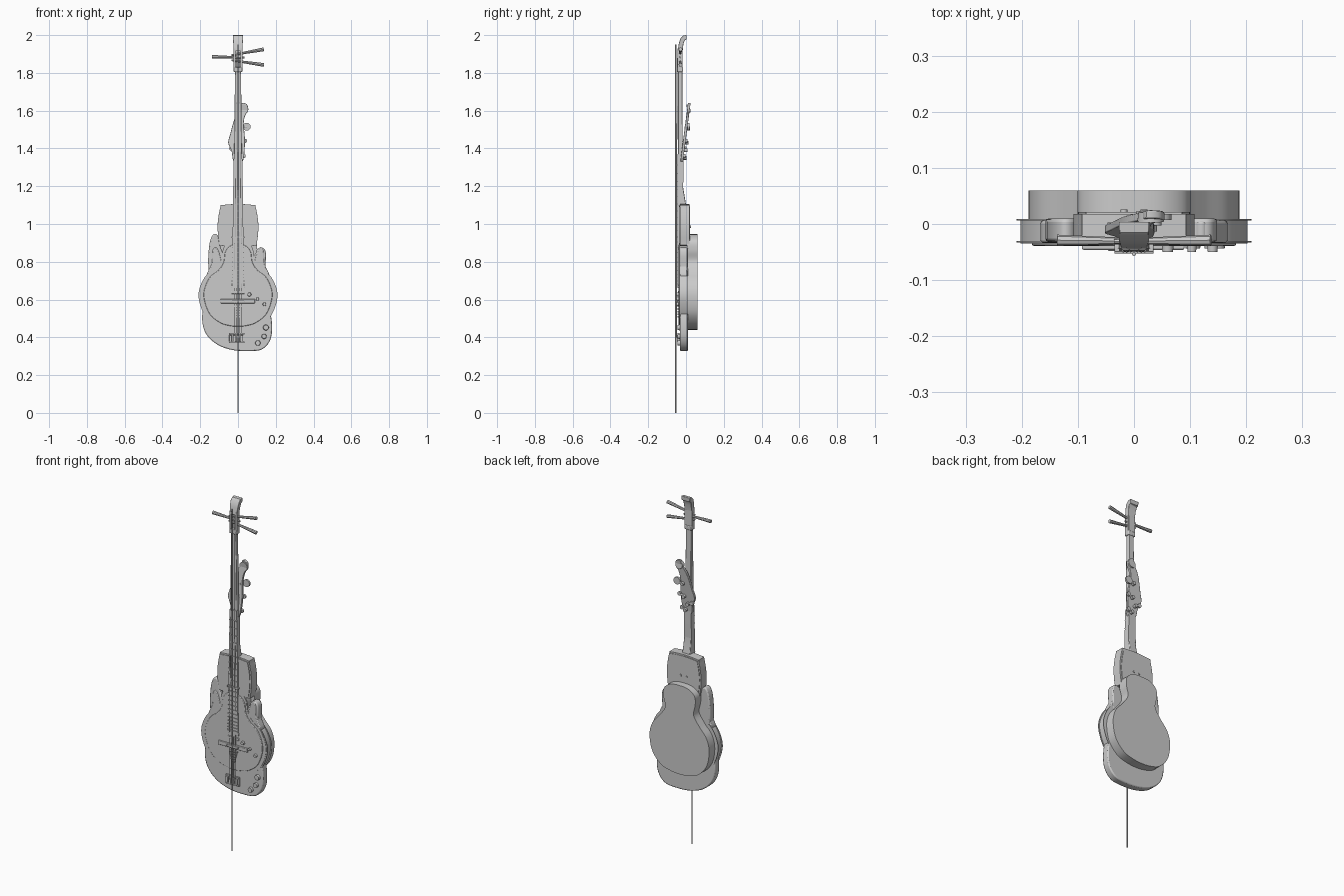
import bpy, bmesh, math
from mathutils import Vector


def finish(name, bm, bevel=0.0, smooth=True):
    bmesh.ops.recalc_face_normals(bm, faces=bm.faces)
    me = bpy.data.meshes.new(name)
    bm.to_mesh(me)
    bm.free()
    ob = bpy.data.objects.new(name, me)
    bpy.context.collection.objects.link(ob)
    if bevel:
        m = ob.modifiers.new("edge", 'BEVEL')
        m.width, m.segments, m.limit_method = bevel, 2, 'ANGLE'
        m.angle_limit = math.radians(50)
    if smooth:
        bpy.ops.object.select_all(action='DESELECT')
        ob.select_set(True)
        bpy.context.view_layer.objects.active = ob
        bpy.ops.object.shade_smooth_by_angle(angle=math.radians(35))
    return ob


def spline(pts, n=6):
    out = []
    for i in range(len(pts)):
        a, b, c, d = [Vector(pts[(i + k) % len(pts)]) for k in (-1, 0, 1, 2)]
        for j in range(n):
            t = j / n
            out.append(0.5 * (2 * b + (c - a) * t + (2 * a - 5 * b + 4 * c - d) * t * t
                              + (3 * b - a - 3 * c + d) * t ** 3))
    return out


def mirror(pts):
    # right half, top to bottom, mirrored to a closed outline
    return pts + [(-x, z) for x, z in reversed(pts) if abs(x) > 1e-5]


def plate(name, pts, y0, y1, n=6, bevel=0.0, lean=0.0, pivot=0.0):
    # outline in x/z pulled through y; lean tilts it backwards with height
    bm = bmesh.new()
    loop = spline(pts, n) if n > 1 else [Vector(p) for p in pts]
    rings = [[bm.verts.new((p.x, y + lean * (p.y - pivot), p.y)) for p in loop] for y in (y0, y1)]
    bm.faces.new(rings[0])
    bm.faces.new(rings[1][::-1])
    for i in range(len(loop)):
        j = (i + 1) % len(loop)
        bm.faces.new((rings[0][i], rings[0][j], rings[1][j], rings[1][i]))
    return finish(name, bm, bevel)


def box(name, x, y, z, bevel=0.0):
    return plate(name, [(x[0], z[0]), (x[1], z[0]), (x[1], z[1]), (x[0], z[1])], y[0], y[1], 1, bevel)


def rod(name, a, b, r1, r2=None, seg=12):
    a, b = Vector(a), Vector(b)
    bm = bmesh.new()
    bmesh.ops.create_cone(bm, cap_ends=True, segments=seg, radius1=r1,
                          radius2=r1 if r2 is None else r2, depth=(b - a).length)
    q = Vector((0, 0, 1)).rotation_difference(b - a)
    for v in bm.verts:
        v.co = q @ v.co + (a + b) / 2
    return finish(name, bm)


def sweep(name, rows, bevel=0.0):
    # rectangular sections: half width, front y, back y, z front, z back
    bm = bmesh.new()
    prev = None
    for w, yf, yb, zf, zb in rows:
        ring = [bm.verts.new(c) for c in ((-w, yf, zf), (w, yf, zf), (w * .95, yb, zb), (-w * .95, yb, zb))]
        if prev:
            for i in range(4):
                j = (i + 1) % 4
                bm.faces.new((prev[i], prev[j], ring[j], ring[i]))
        else:
            bm.faces.new(ring)
        prev = ring
    bm.faces.new(prev[::-1])
    return finish(name, bm, bevel)


# deep rear body
rear = mirror([(0, .946), (.055, .94), (.095, .91), (.1, .86), (.09, .8), (.125, .745), (.17, .69),
               (.188, .62), (.172, .53), (.12, .468), (.06, .446), (0, .44)])
plate("rear_body", rear, .006, .06, 6)

# front round body with thin bindings
front = mirror([(0, .915), (.045, .905), (.075, .87), (.085, .81), (.115, .765), (.165, .725),
                (.198, .655), (.198, .59), (.165, .51), (.105, .462), (.05, .445), (0, .44)])
plate("front_body", front, -.035, .007, 6)
rim = [(x * 1.035, .66 + (z - .66) * 1.01) for x, z in front]
for i, y in enumerate((-.033, .006)):
    plate(f"binding_{i}", rim, y, y + .003, 6)
plate("front_arch", [(x * .9, .65 + (z - .65) * .92) for x, z in front], -.039, -.03, 6, .003)

# lower solid body with two horns
solid = [(0, .72), (.05, .79), (.09, .84), (.105, .87), (.135, .872), (.148, .84), (.145, .77), (.15, .68),
         (.165, .57), (.18, .47), (.172, .39), (.13, .338), (.06, .327), (-.03, .333), (-.11, .362),
         (-.17, .42), (-.19, .5), (-.175, .6), (-.152, .7), (-.158, .8), (-.15, .9), (-.13, .945),
         (-.105, .935), (-.09, .87), (-.05, .79)]
plate("solid_body", solid, -.032, .01, 5, .006)
# front body's own cutaway horns
for s in (-1, 1):
    plate("cutaway_horn", [(s * x, z) for x, z in ((.08, .72), (.085, .79), (.103, .86), (.122, .877),
          (.136, .855), (.14, .79), (.165, .72))], -.034, .006, 5, .005)

# upper skin-covered box
skin = mirror([(0, 1.106), (.085, 1.1), (.093, 1.092), (.105, 1.03), (.108, .97), (.1, .9), (.09, .886), (0, .88)])
plate("skin_box", skin, -.032, .018, 3, .004)
plate("skin_face", [(x * .92, 1 + (z - 1) * .92) for x, z in skin], -.036, .021, 3)
for x in (-.018, .018):
    rod("back_stud", (x, .018, .985), (x, .026, .985), .006)

# long neck with curved-back head
sweep("long_neck", [(.026, -.042, .003, 1.09, 1.09), (.025, -.042, -.003, 1.14, 1.12),
                    (.023, -.042, -.016, 1.2, 1.2), (.019, -.042, -.018, 1.5, 1.5),
                    (.016, -.042, -.02, 1.83, 1.83)], .003)
box("neck_collar", (-.023, .023), (-.047, -.016), (1.805, 1.83), .004)
for s in (-1, 1):
    box("peg_box_side", (s * .018 - .005, s * .018 + .005), (-.044, -.02), (1.825, 1.93))
box("peg_box_back", (-.018, .018), (-.026, -.018), (1.825, 1.93))
sweep("scroll_head", [(.023, -.044, -.018, 1.915, 1.915), (.025, -.038, -.014, 1.955, 1.95),
                      (.027, -.03, -.01, 1.982, 1.965), (.027, -.015, -.006, 1.998, 1.974),
                      (.027, .004, .003, 2.0, 1.976)], .002)
for s, z0, z1 in ((-1, 1.882, 1.885), (1, 1.9, 1.925), (1, 1.862, 1.842)):
    rod("tuning_peg", (-s * .035, -.031, z0 - (z1 - z0) * .25), (s * .137, -.029, z1), .0045, .010, 8)

# second neck, fingerboard and frets
sweep("short_neck", [(.03, -.044, -.02, .66, .66), (.027, -.044, -.015, 1.1, 1.1),
                     (.022, -.044, -.014, 1.37, 1.37)])
z = .68
for i in range(22):
    w = .034 - .012 * i / 21
    box("fret", (-w, w), (-.048, -.043), (z, z + .004))
    z += .016 + i * .0014

# leaning headstock with tuner buttons
plate("headstock", [(-.022, 1.33), (.022, 1.33), (.034, 1.38), (.036, 1.46), (.03, 1.53), (.038, 1.575),
                    (.054, 1.6), (.048, 1.633), (.022, 1.64), (.01, 1.61), (-.018, 1.56),
                    (-.04, 1.48), (-.052, 1.43), (-.034, 1.385)], -.03, -.016, 4, .002, .13, 1.33)
for x, z in ((.046, 1.515), (.038, 1.44), (-.036, 1.40), (.03, 1.36)):
    y = -.012 + .13 * (z - 1.33)
    r = .021 if z > 1.48 else .011
    rod("tuner_button", (x, y - .005, z), (x, y + .006, z), r, r, 16)
    rod("tuner_shaft", (x * .25, y, z - .01), (x, y, z), .006)
    rod("tuner_gear", (x * .3, y - .02, z - .01), (x * .3, y + .01, z - .01), .01)
rod("head_button", (.03, .005, 1.61), (.03, .022, 1.612), .024, .022, 16)

# bridges, pickups, tailpiece
box("wide_bridge", (-.093, .09), (-.046, -.036), (.58, .603), .003)
box("bridge_saddle", (-.035, .035), (-.053, -.04), (.586, .6), .002)
for z in (.63, .66):
    box("pickup", (-.035, .035), (-.043, -.036), (z, z + .016), .002)
for i in range(5):
    w = .026 - i * .004
    box("tailpiece_bar", (-w, w), (-.046, -.036), (.56 - i * .014, .568 - i * .014))
box("low_bridge_plate", (-.05, .036), (-.037, -.03), (.37, .42))
for i in range(4):
    x = -.04 + i * .02
    box("low_saddle", (x - .007, x + .007), (-.048, -.035), (.378, .412), .002)
for z in (.375, .418):
    box("low_bridge_rail", (-.048, .034), (-.045, -.035), (z - .004, z + .004))
box("skin_bridge", (-.035, .035), (-.05, -.036), (.925, .935), .002)

# control knobs
for x, z, y, r in ((.06, .627, -.037, .011), (.103, .603, -.037, .009), (.14, .575, -.037, .010),
                   (.148, .452, -.031, .016), (.138, .405, -.031, .014), (.105, .37, -.031, .015)):
    rod("knob", (x, y + .003, z), (x, y - .013, z), r, r * .85, 16)

# strings and supporting pole
rod("pole", (0, -.054, 0), (0, -.054, 1.95), .0035, seg=8)
for i in range(4):
    t = i - 1.5
    rod("string", (t * .014, -.05, .4), (t * .009, -.048, 1.38), .0012, seg=6)
for t in (-1, 1):
    rod("long_string", (t * .013, -.05, .93), (t * .008, -.046, 1.88), .0015, seg=6)
